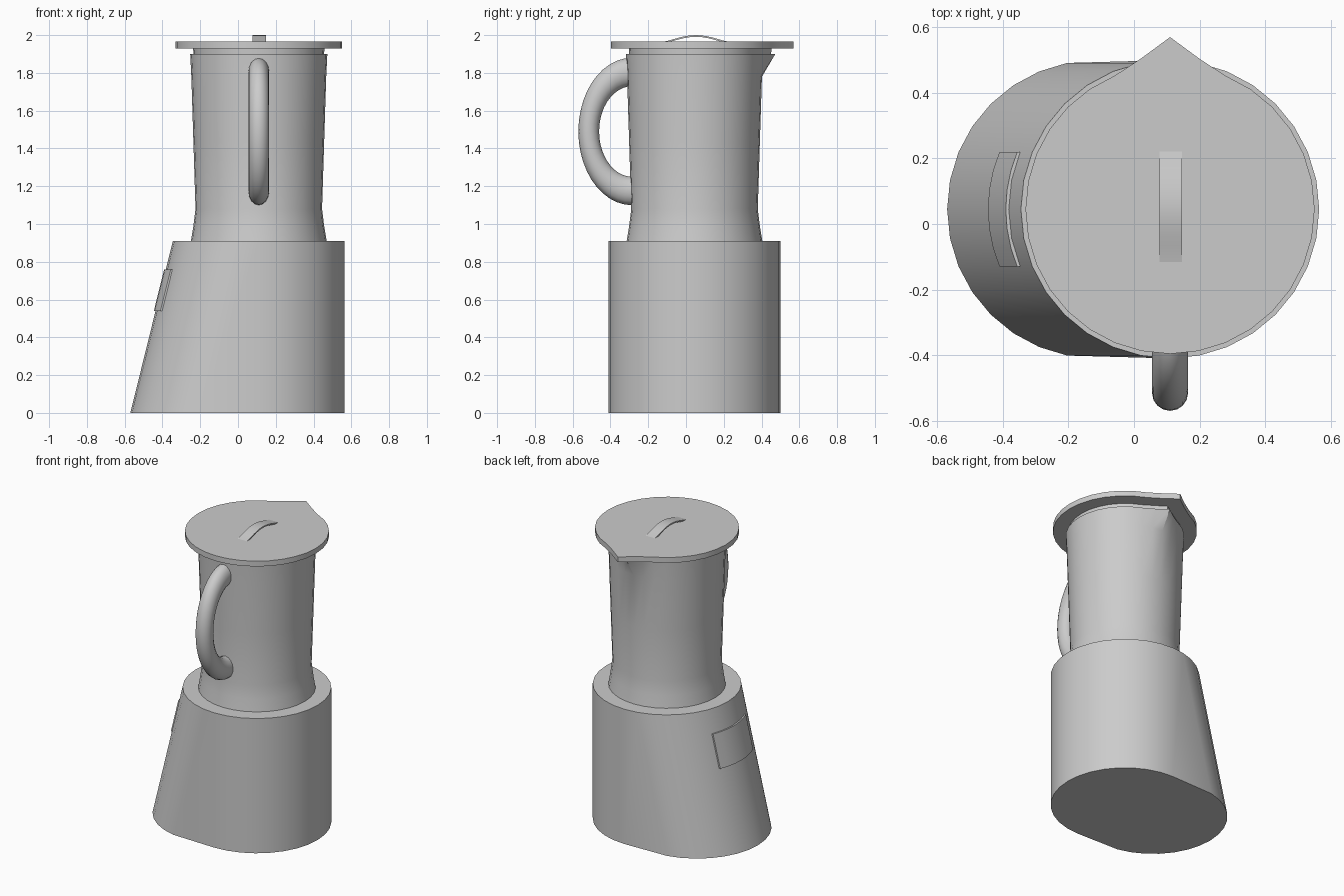
import bpy, bmesh, math

if "Cube" in bpy.data.objects:
    bpy.data.objects.remove(bpy.data.objects["Cube"])

CX, CY, N = 0.11, 0.045, 32
SPOUT = N // 4          # ring index facing +y


def finish(bm, name, angle=30):
    bmesh.ops.recalc_face_normals(bm, faces=bm.faces)
    me = bpy.data.meshes.new(name)
    bm.to_mesh(me)
    bm.free()
    ob = bpy.data.objects.new(name, me)
    bpy.context.collection.objects.link(ob)
    bpy.ops.object.select_all(action='DESELECT')
    bpy.context.view_layer.objects.active = ob
    ob.select_set(True)
    bpy.ops.object.shade_smooth_by_angle(angle=math.radians(angle))
    return ob


def loft(name, rings, closed=False, angle=30):
    """Skin rings of points; cap both ends unless the loft closes on itself."""
    bm = bmesh.new()
    vs = [[bm.verts.new(p) for p in r] for r in rings]
    n = len(vs[0])
    for a, b in zip(vs, vs[1:]):
        for i in range(n):
            j = (i + 1) % n
            bm.faces.new((a[i], a[j], b[j], b[i]))
    if not closed:
        bm.faces.new(vs[0][::-1])
        bm.faces.new(vs[-1])
    return finish(bm, name, angle)


def ring(r, z, tip=0.0, near=0.0):
    """Circle with an optional pouring tip towards +y."""
    pts = []
    for i in range(N):
        a = math.tau * i / N
        d = abs(i - SPOUT)
        rr = r + (tip if d == 0 else near if d == 1 else 0)
        pts.append((CX + rr * math.cos(a), CY + rr * math.sin(a), z))
    return pts


# Motor base: round top, left half of the foot pushed out
def base_ring(z, shift):
    return [(x - (shift if x < CX - 0.01 else 0), y, z)
            for x, y, z in ring(0.455, z)]


loft("motor_base", [base_ring(0, 0.225), base_ring(0.91, 0)])

# Control panel: curved plate following the sloped side
A = math.asin(0.175 / 0.455)
rings = []
for k in range(7):
    a = math.pi - A + 2 * A * k / 6
    sec = []
    for z, off in ((0.54, 0.009), (0.76, 0.009), (0.76, -0.02), (0.54, -0.02)):
        lean = 0.225 * (1 - z / 0.91)
        sec.append((CX - lean + 0.455 * math.cos(a) - off,
                    CY + 0.455 * math.sin(a), z))
    rings.append(sec)
loft("control_panel", rings)

# Jug with pouring lip
loft("jug", [ring(0.36, 0.905), ring(0.346, 0.99), ring(0.335, 1.08),
             ring(0.346, 1.43), ring(0.357, 1.78),
             ring(0.363, 1.9, 0.065, 0.018)], angle=40)

# Lid: plug and overhanging disc
loft("lid_plug", [ring(0.345, 1.89, 0.06, 0.02), ring(0.348, 1.935, 0.06, 0.02)])
loft("lid", [ring(0.441, 1.93, 0.084, 0.026), ring(0.441, 1.966, 0.084, 0.026)])

# Lid grip: thin arched strap
rings = []
for k in range(13):
    t = k / 12
    y = -0.125 + 0.355 * t
    z = 1.964 + 0.036 * math.sin(math.pi * t) ** 1.3
    rings.append([(0.078, y, z), (0.147, y, z),
                  (0.147, y, z - 0.009), (0.078, y, z - 0.009)])
loft("lid_grip", rings)

# Jug handle: half torus stretched in height
rings = []
for k in range(25):
    a = math.radians(82 + 196 * k / 24)
    sec = []
    for m in range(16):
        b = math.tau * m / 16
        rr = 0.23 + 0.055 * math.cos(b)
        sec.append((CX + 0.055 * math.sin(b), -0.285 + rr * math.cos(a),
                    1.49 + 1.37 * rr * math.sin(a)))
    rings.append(sec)
loft("jug_handle", rings, angle=40)
